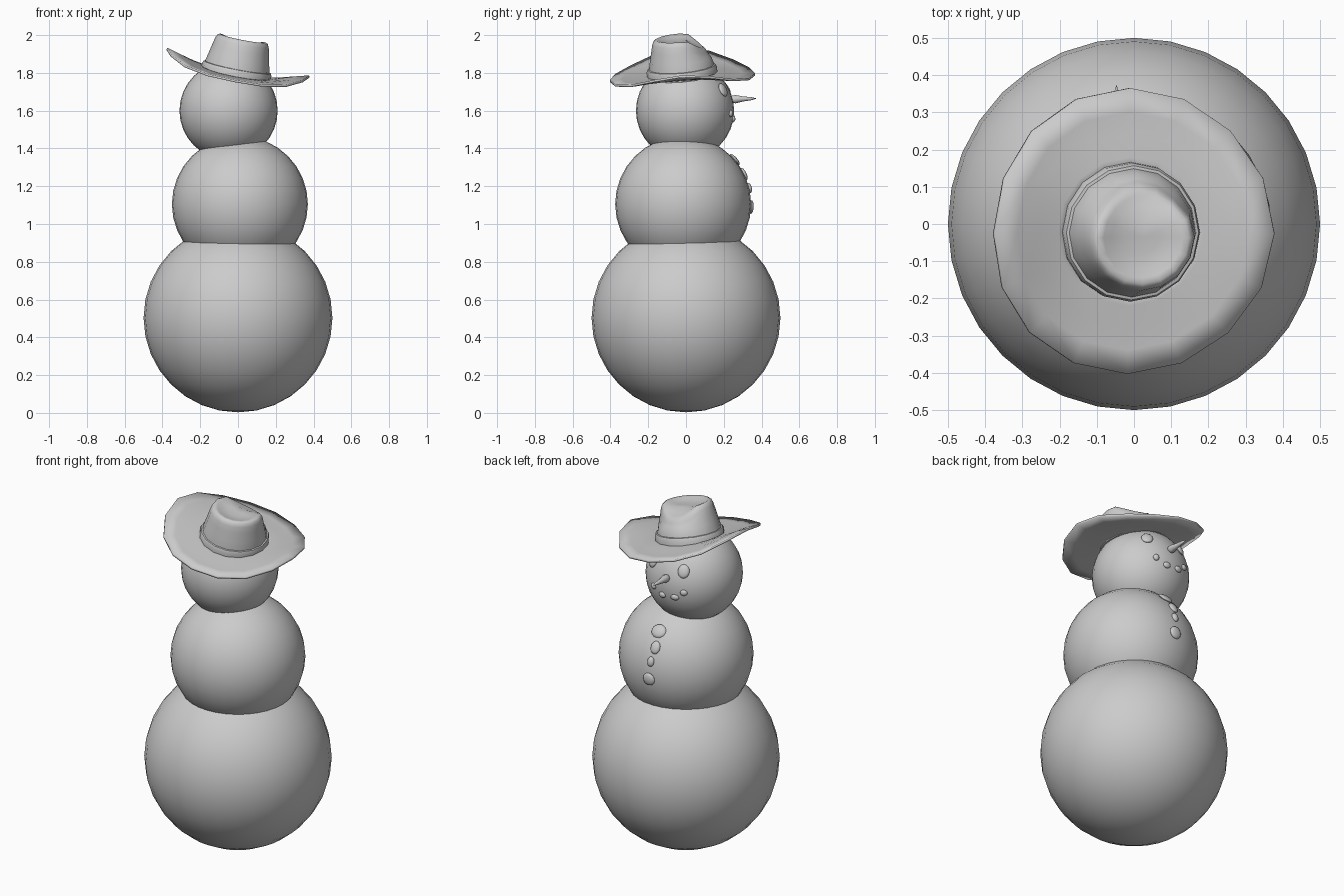
import bpy, bmesh, math
from mathutils import Vector, Matrix

if "Cube" in bpy.data.objects:
    bpy.data.objects.remove(bpy.data.objects["Cube"])

grey = bpy.data.materials.new("plain grey")
grey.diffuse_color = (0.6, 0.6, 0.6, 1)
grey.use_nodes = True
grey.node_tree.nodes["Principled BSDF"].inputs["Base Color"].default_value = grey.diffuse_color


def finish(name, bm, matrix=None, angle=50):
    """Turn a bmesh into a smooth shaded, grey object."""
    if matrix:
        bm.transform(matrix)
    bmesh.ops.recalc_face_normals(bm, faces=bm.faces)
    me = bpy.data.meshes.new(name)
    bm.to_mesh(me)
    bm.free()
    me.materials.append(grey)
    ob = bpy.data.objects.new(name, me)
    bpy.context.collection.objects.link(ob)
    bpy.ops.object.select_all(action='DESELECT')
    ob.select_set(True)
    bpy.context.view_layer.objects.active = ob
    bpy.ops.object.shade_smooth_by_angle(angle=math.radians(angle))
    return ob


def ball(name, loc, r):
    bm = bmesh.new()
    bmesh.ops.create_uvsphere(bm, u_segments=32, v_segments=16, radius=r)
    return finish(name, bm, Matrix.Translation(loc))


def pebble(name, centre, r, x, z, w, h, depth=0.014):
    """Flattened stone lying on the +y side of a ball."""
    dx, dz = x - centre[0], z - centre[2]
    n = Vector((dx, math.sqrt(r * r - dx * dx - dz * dz), dz))
    bm = bmesh.new()
    bmesh.ops.create_uvsphere(bm, u_segments=16, v_segments=8, radius=1)
    m = (Matrix.Translation(Vector(centre) + n)
         @ n.to_track_quat('Z', 'Y').to_matrix().to_4x4()
         @ Matrix.Diagonal((w, h, depth, 1)))
    return finish(name, bm, m)


def lathe(profile, n, warp=lambda p: p):
    """Spin (radius, height) points round z, then move each point by warp."""
    bm = bmesh.new()
    rings = []
    for r, z in profile:
        if r == 0:
            rings.append([bm.verts.new(warp(Vector((0, 0, z))))] * n)
            continue
        rings.append([bm.verts.new(warp(Vector((r * math.cos(t), r * math.sin(t), z))))
                      for t in (2 * math.pi * i / n for i in range(n))])
    for a, b in zip(rings, rings[1:]):
        for i in range(n):
            j = (i + 1) % n
            face = [a[i], a[j], b[j], b[i]]
            bm.faces.new(list(dict.fromkeys(face)))
    return bm


# Three stacked snowballs
MID, HEAD = (0.01, -0.015, 1.105), (-0.05, -0.005, 1.6)
ball("lower_ball", (0, 0, 0.503), 0.5)
ball("middle_ball", MID, 0.36)
ball("head_ball", HEAD, 0.26)

# Buttons, eyes and mouth stones: x, z, half width, half height
for i, s in enumerate([(-0.003, 1.34, 0.043, 0.038), (-0.016, 1.265, 0.028, 0.036),
                       (-0.005, 1.19, 0.020, 0.028), (0.0, 1.09, 0.036, 0.036)]):
    pebble(f"button_{i + 1}", MID, 0.36, *s)
for i, s in enumerate([(-0.135, 1.71, 0.032, 0.038), (0.073, 1.71, 0.032, 0.038)]):
    pebble(f"eye_{i + 1}", HEAD, 0.26, *s)
for i, s in enumerate([(-0.15, 1.595, 0.020, 0.017), (-0.10, 1.56, 0.024, 0.017),
                       (-0.02, 1.555, 0.022, 0.017), (0.044, 1.585, 0.017, 0.018)]):
    pebble(f"mouth_stone_{i + 1}", HEAD, 0.26, *s, depth=0.012)

# Carrot nose pointing to +y
nose = lathe([(0, -0.02), (0.019, 0), (0.022, 0.02), (0.013, 0.06), (0.009, 0.1), (0, 0.132)], 12)
finish("nose", nose, Matrix.Translation((-0.047, 0.243, 1.66)) @ Matrix.Rotation(math.radians(-88), 4, 'X'))

# Tilted hat frame
HAT = (Matrix.Translation((-0.012, -0.02, 1.79)) @ Matrix.Rotation(math.radians(11), 4, 'Y')
       @ Matrix.Rotation(math.radians(5), 4, 'X'))


def smooth(a, b, v):
    t = min(1, max(0, (v - a) / (b - a)))
    return t * t * (3 - 2 * t)


def curl(p):
    """Lift the brim at both sides and dip it at the face."""
    r = p.xy.length
    k = smooth(0.12, 0.42, r) * 1.1
    c, s = p.x / r, p.y / r
    return Vector((p.x, p.y, p.z + k * (0.062 * c ** 4 - 0.03 * max(0, s) ** 2)))


def pinch(p):
    """Drop and squeeze the crown over the face."""
    up = smooth(0.06, 0.19, p.z)
    f = smooth(0.03, 0.14, p.y) * up
    return Vector((p.x * (1 - 0.15 * f), p.y, p.z - 0.065 * f))


brim = lathe([(0.165, 0), (0.2, 0), (0.26, -0.002), (0.32, -0.002), (0.384, 0)], 16, curl)
brim_ob = finish("hat_brim", brim, HAT)
thick = brim_ob.modifiers.new("thickness", 'SOLIDIFY')
thick.thickness = 0.012
thick.offset = 0

crown = lathe([(0.178, -0.005), (0.174, 0.04), (0.163, 0.09), (0.152, 0.14), (0.144, 0.175),
               (0.136, 0.192), (0.124, 0.199), (0.108, 0.194), (0.085, 0.184), (0.045, 0.178),
               (0, 0.177)], 16, pinch)
finish("hat_crown", crown, HAT)

band = lathe([(0.172, -0.004), (0.187, -0.004), (0.187, 0.028), (0.181, 0.042), (0.168, 0.044)], 16)
finish("hat_band", band, HAT)
